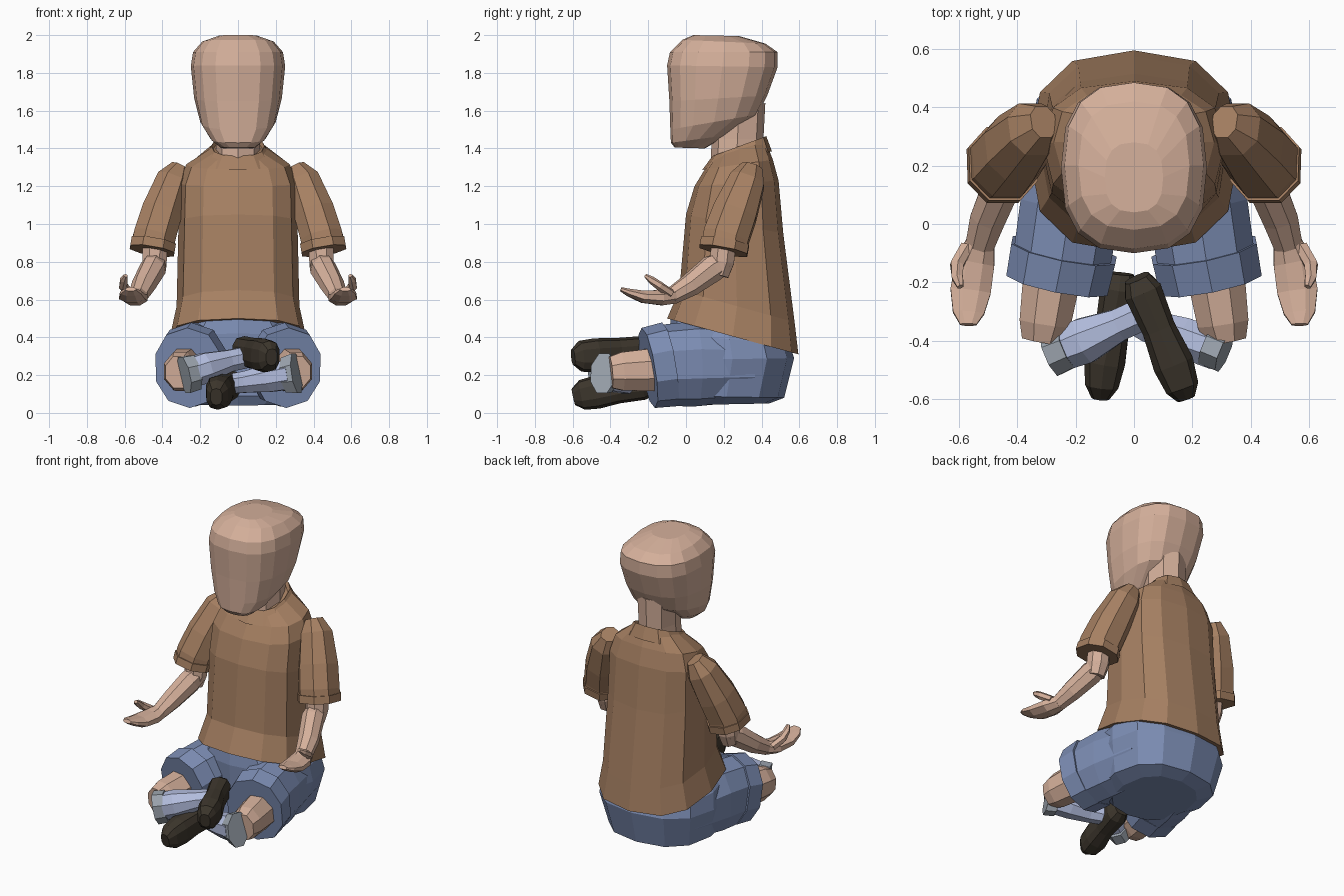
import bpy, bmesh, math
from mathutils import Vector


def material(name, rgb):
    m = bpy.data.materials.new(name)
    m.diffuse_color = (*rgb, 1)
    return m


SKIN = material("skin", (0.66, 0.43, 0.325))
SHIRT = material("brown shirt", (0.38, 0.215, 0.122))
DENIM = material("blue denim", (0.205, 0.27, 0.46))
SOCK = material("pale blue sock", (0.45, 0.51, 0.73))
BAND = material("grey band", (0.33, 0.37, 0.42))
SHOE = material("dark shoe", (0.045, 0.036, 0.025))


def loft(name, rings, mat, caps=True):
    """Skin a list of equal-length point rings."""
    bm = bmesh.new()
    rows = [[bm.verts.new(p) for p in r] for r in rings]
    n = len(rows[0])
    for a, b in zip(rows, rows[1:]):
        for i in range(n):
            j = (i + 1) % n
            bm.faces.new((a[i], a[j], b[j], b[i]))
    if caps:
        bm.faces.new(rows[0][::-1])
        bm.faces.new(rows[-1])
    bmesh.ops.recalc_face_normals(bm, faces=bm.faces)
    me = bpy.data.meshes.new(name)
    bm.to_mesh(me)
    bm.free()
    me.materials.append(mat)
    ob = bpy.data.objects.new(name, me)
    bpy.context.collection.objects.link(ob)
    return ob


def sup(v, e):
    return math.copysign(abs(v) ** (2 / e), v)


def level(yf, zf, yb, zb, hw, n, e=2.5):
    """Rounded ring around z, tilted from its front point to its back point."""
    pts = []
    for i in range(n):
        a = math.pi / 2 + 2 * math.pi * i / n
        t = (sup(math.sin(a), e) + 1) / 2
        pts.append((hw * sup(math.cos(a), e), yf + (yb - yf) * t, zf + (zb - zf) * t))
    return pts


def body(name, levels, mat, n=12, e=2.5, caps=True):
    return loft(name, [level(*l, n, e) for l in levels], mat, caps)


def tube(name, stations, mat, n=8, side=1, up=(0, 0, 1), e=2.0):
    """Tube through (x, y, z, sideways radius, up radius); side=-1 mirrors it in x."""
    P = [Vector(s[:3]) for s in stations]
    rings = []
    for k, s in enumerate(stations):
        t = (P[min(k + 1, len(P) - 1)] - P[max(k - 1, 0)]).normalized()
        u = t.cross(Vector(up)).normalized()
        v = u.cross(t)
        ring = []
        for i in range(n):
            a = 2 * math.pi * (i + 0.5) / n
            p = P[k] + u * s[3] * sup(math.cos(a), e) + v * s[4] * sup(math.sin(a), e)
            ring.append((p.x * side, p.y, p.z))
        rings.append(ring)
    return loft(name, rings, mat)


# head and neck
body("head", [
    (-0.06, 1.405, 0.10, 1.40, 0.09),
    (-0.08, 1.43, 0.22, 1.47, 0.145),
    (-0.083, 1.50, 0.38, 1.58, 0.20),
    (-0.088, 1.65, 0.43, 1.68, 0.232),
    (-0.10, 1.84, 0.485, 1.83, 0.25),
    (-0.085, 1.91, 0.485, 1.91, 0.238),
    (-0.02, 1.975, 0.42, 1.955, 0.19),
    (0.04, 2.0, 0.28, 1.995, 0.10)], SKIN, n=16, e=2.6)
body("neck", [(0.13, 1.25, 0.40, 1.30, 0.12), (0.135, 1.45, 0.41, 1.45, 0.115),
              (0.14, 1.58, 0.42, 1.64, 0.12)], SKIN, n=8, e=2.2)

# shirt trunk and folded collar
body("shirt", [
    (-0.10, 0.50, 0.595, 0.31, 0.36),
    (-0.035, 0.65, 0.575, 0.48, 0.325),
    (0.0, 1.05, 0.515, 0.95, 0.315),
    (0.045, 1.20, 0.49, 1.23, 0.31),
    (0.10, 1.29, 0.46, 1.34, 0.275),
    (0.15, 1.355, 0.42, 1.44, 0.15)], SHIRT, n=12, e=2.6)
body("collar", [
    (0.085, 1.285, 0.455, 1.385, 0.19),
    (0.14, 1.36, 0.425, 1.465, 0.14),
    (0.16, 1.34, 0.405, 1.43, 0.125)], SHIRT, n=12, caps=False)

# hips
body("shorts_seat", [
    (-0.06, 0.04, 0.44, 0.05, 0.24),
    (-0.09, 0.09, 0.52, 0.08, 0.33),
    (-0.08, 0.28, 0.572, 0.29, 0.375),
    (-0.09, 0.42, 0.55, 0.36, 0.36),
    (-0.08, 0.50, 0.50, 0.45, 0.29)], DENIM, n=12, e=2.4)

for side, tag in ((1, "right"), (-1, "left")):
    # sleeve with a wider rim
    tube("sleeve_" + tag, [
        (0.31, 0.35, 1.30, 0.05, 0.06),
        (0.345, 0.325, 1.23, 0.095, 0.10),
        (0.405, 0.26, 1.06, 0.115, 0.125),
        (0.443, 0.212, 0.93, 0.12, 0.13),
        (0.456, 0.20, 0.865, 0.12, 0.128)], SHIRT, side=side, up=(0, 1, 0), e=2.3)
    tube("sleeve_rim_" + tag, [
        (0.447, 0.207, 0.905, 0.127, 0.137),
        (0.455, 0.198, 0.858, 0.127, 0.137)], SHIRT, side=side, up=(0, 1, 0), e=2.3)

    # arm, hand and thumb
    tube("upper_arm_" + tag, [
        (0.44, 0.20, 0.90, 0.07, 0.07), (0.442, 0.19, 0.80, 0.07, 0.07),
        (0.445, 0.17, 0.73, 0.055, 0.06)], SKIN, side=side, up=(0, 1, 0))
    tube("forearm_" + tag, [
        (0.435, 0.21, 0.80, 0.06, 0.06), (0.45, 0.14, 0.765, 0.07, 0.075),
        (0.50, 0.02, 0.675, 0.065, 0.062), (0.53, -0.08, 0.615, 0.052, 0.046)],
        SKIN, side=side)
    tube("hand_" + tag, [
        (0.525, -0.06, 0.622, 0.052, 0.046), (0.545, -0.13, 0.61, 0.073, 0.044),
        (0.56, -0.23, 0.615, 0.075, 0.035), (0.567, -0.305, 0.638, 0.058, 0.022),
        (0.568, -0.345, 0.655, 0.03, 0.012)], SKIN, side=side)
    tube("thumb_" + tag, [
        (0.575, -0.08, 0.63, 0.025, 0.025), (0.607, -0.14, 0.672, 0.026, 0.024),
        (0.605, -0.185, 0.705, 0.022, 0.02), (0.595, -0.215, 0.727, 0.012, 0.01)],
        SKIN, n=6, side=side)

    # thigh, turned-up leg hem and knee
    tube("shorts_leg_" + tag, [
        (0.15, 0.32, 0.26, 0.19, 0.20), (0.22, 0.05, 0.26, 0.18, 0.225),
        (0.25, -0.14, 0.25, 0.175, 0.215)], DENIM, n=10, side=side, e=2.2)
    tube("shorts_hem_" + tag, [
        (0.24, -0.09, 0.257, 0.19, 0.225), (0.262, -0.20, 0.238, 0.185, 0.215)],
        DENIM, n=10, side=side, e=2.2)
    tube("knee_" + tag, [
        (0.275, -0.14, 0.23, 0.11, 0.125), (0.305, -0.34, 0.22, 0.095, 0.11),
        (0.315, -0.40, 0.215, 0.075, 0.09)], SKIN, side=side)

# crossed shins: socks with grey bands at the knees
tube("sock_upper", [
    (-0.27, -0.44, 0.205, 0.075, 0.085), (-0.17, -0.40, 0.24, 0.085, 0.085),
    (-0.05, -0.345, 0.275, 0.06, 0.062), (0.07, -0.29, 0.30, 0.06, 0.06)], SOCK)
tube("sock_band_upper", [
    (-0.285, -0.445, 0.20, 0.085, 0.105), (-0.225, -0.42, 0.215, 0.08, 0.10)], BAND)
tube("sock_lower", [
    (0.28, -0.43, 0.205, 0.075, 0.085), (0.17, -0.39, 0.185, 0.075, 0.08),
    (0.05, -0.35, 0.165, 0.06, 0.062), (-0.06, -0.29, 0.15, 0.055, 0.055)], SOCK)
tube("sock_band_lower", [
    (0.31, -0.44, 0.21, 0.075, 0.115), (0.25, -0.415, 0.20, 0.075, 0.10)], BAND)

# shoes
tube("shoe_upper", [
    (0.01, -0.185, 0.335, 0.045, 0.05), (0.03, -0.23, 0.325, 0.068, 0.082),
    (0.085, -0.36, 0.315, 0.06, 0.082), (0.135, -0.48, 0.305, 0.073, 0.09),
    (0.165, -0.56, 0.30, 0.06, 0.082), (0.178, -0.598, 0.295, 0.032, 0.045)],
    SHOE, n=10, e=2.6)
tube("shoe_lower", [
    (-0.045, -0.17, 0.155, 0.045, 0.05), (-0.05, -0.22, 0.15, 0.068, 0.08),
    (-0.075, -0.36, 0.13, 0.06, 0.08), (-0.10, -0.47, 0.11, 0.073, 0.088),
    (-0.11, -0.55, 0.095, 0.06, 0.08), (-0.115, -0.595, 0.085, 0.032, 0.045)],
    SHOE, n=10, e=2.6)
